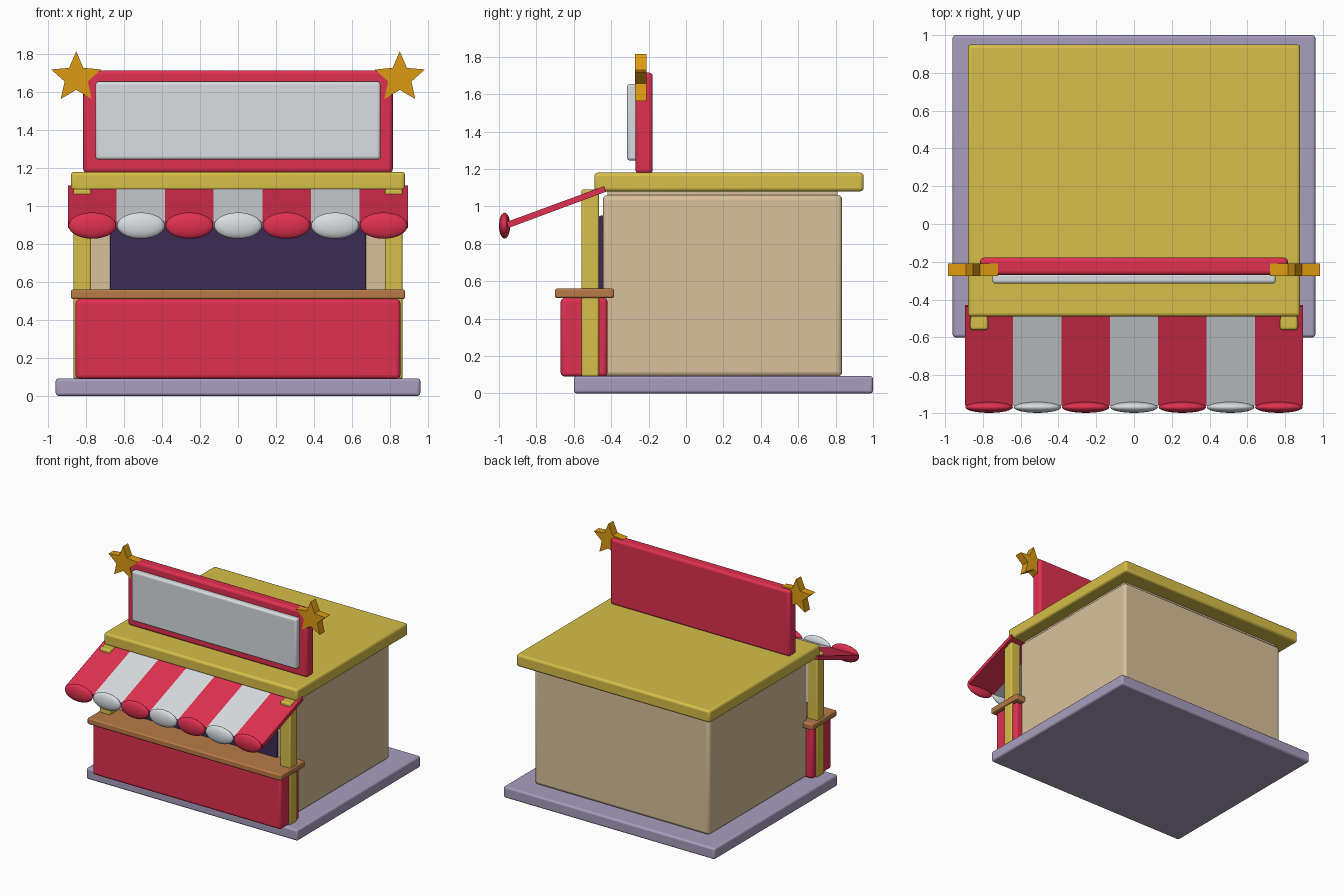
import bpy, bmesh, math
from mathutils import Vector

if "Cube" in bpy.data.objects:
    bpy.data.objects.remove(bpy.data.objects["Cube"])


def material(name, hexcode):
    m = bpy.data.materials.new(name)
    c = [int(hexcode[i:i + 2], 16) / 255 for i in (0, 2, 4)]
    lin = [v / 12.92 if v <= 0.04045 else ((v + 0.055) / 1.055) ** 2.4 for v in c]
    m.diffuse_color = (*lin, 1)
    m.use_nodes = True
    m.node_tree.nodes["Principled BSDF"].inputs["Base Color"].default_value = m.diffuse_color
    return m


RED = material("red", "E03050")
WHITE = material("off_white", "D8DDE0")
YELLOW = material("roof_yellow", "D6BF48")
BEIGE = material("wall_beige", "D9C09B")
LILAC = material("base_lilac", "A99DBE")
DARK = material("dark_purple", "3C2B54")
BROWN = material("counter_brown", "B87A48")
GOLD = material("star_gold", "DC9A12")


def finish(name, bm, mat, bevel=0, angle=30):
    bmesh.ops.recalc_face_normals(bm, faces=bm.faces)
    me = bpy.data.meshes.new(name)
    bm.to_mesh(me)
    bm.free()
    me.materials.append(mat)
    ob = bpy.data.objects.new(name, me)
    bpy.context.collection.objects.link(ob)
    if bevel:
        mod = ob.modifiers.new("bevel", "BEVEL")
        mod.width = bevel
        mod.segments = 3
    bpy.ops.object.select_all(action='DESELECT')
    ob.select_set(True)
    bpy.context.view_layer.objects.active = ob
    bpy.ops.object.shade_smooth_by_angle(angle=math.radians(angle))
    return ob


def box(name, x, y, z, mat, bevel=0.015):
    bm = bmesh.new()
    bmesh.ops.create_cube(bm, size=1)
    for v in bm.verts:
        v.co = Vector([(r[0] + r[1]) / 2 + c * (r[1] - r[0]) for c, r in zip(v.co, (x, y, z))])
    return finish(name, bm, mat, bevel, 40)


def extrude(name, pts, direction, mat, bevel=0):
    bm = bmesh.new()
    f = bm.faces.new([bm.verts.new(p) for p in pts])
    r = bmesh.ops.extrude_face_region(bm, geom=[f])
    verts = [g for g in r["geom"] if isinstance(g, bmesh.types.BMVert)]
    bmesh.ops.translate(bm, vec=direction, verts=verts)
    if f.is_valid and len([e for e in f.edges if len(e.link_faces) > 2]):
        bm.faces.remove(f)
    return finish(name, bm, mat, bevel)


# Building
box("base_slab", (-.96, .96), (-.6, 1), (0, .092), LILAC)
box("hut_body", (-.795, .795), (-.445, .835), (.09, 1.06), BEIGE, .025)
box("roof_slab", (-.88, .88), (-.49, .95), (1.08, 1.18), YELLOW, .018)
box("roof_neck", (-.77, .77), (-.42, .81), (1.04, 1.09), BEIGE, 0)
box("serving_window", (-.675, .675), (-.465, -.43), (.45, .95), DARK, .008)

# Counter
box("counter_front", (-.855, .855), (-.67, -.42), (.09, .51), RED, .02)
box("counter_top", (-.88, .88), (-.70, -.385), (.51, .56), BROWN, .01)
for s, side in ((-1, "left"), (1, "right")):
    box(side + "_post", tuple(sorted((s * .773, s * .867))), (-.56, -.465), (.09, 1.09), YELLOW, .012)

# Sign
box("sign_board", (-.815, .815), (-.27, -.178), (1.175, 1.715), RED, .02)
box("sign_face", (-.75, .75), (-.315, -.26), (1.245, 1.655), WHITE, .015)

# Striped awning with scalloped edge
W = 1.79 / 7
for i in range(7):
    x0 = -.895 + i * W
    mat = WHITE if i % 2 else RED
    profile = [(-.438, 1.108), (-.960, .916), (-.950, .884), (-.428, 1.078)]
    extrude(f"awning_stripe_{i + 1}", [(x0, y, z) for y, z in profile], (W, 0, 0), mat)
    bm = bmesh.new()
    bmesh.ops.create_uvsphere(bm, u_segments=24, v_segments=14, radius=1)
    for v in bm.verts:
        v.co = Vector((x0 + W / 2 + v.co.x * .126, -.97 + v.co.y * .03, .897 + v.co.z * .069))
    finish(f"awning_scallop_{i + 1}", bm, mat, 0, 60)

# Corner stars
for s, side in ((-1, "left"), (1, "right")):
    pts = []
    for k in range(10):
        r = .139 if k % 2 == 0 else .064
        a = math.pi / 2 + k * math.pi / 5
        pts.append((s * .852 + r * math.cos(a), -.274, 1.676 + r * math.sin(a)))
    extrude(side + "_star", pts, (0, .064, 0), GOLD)
